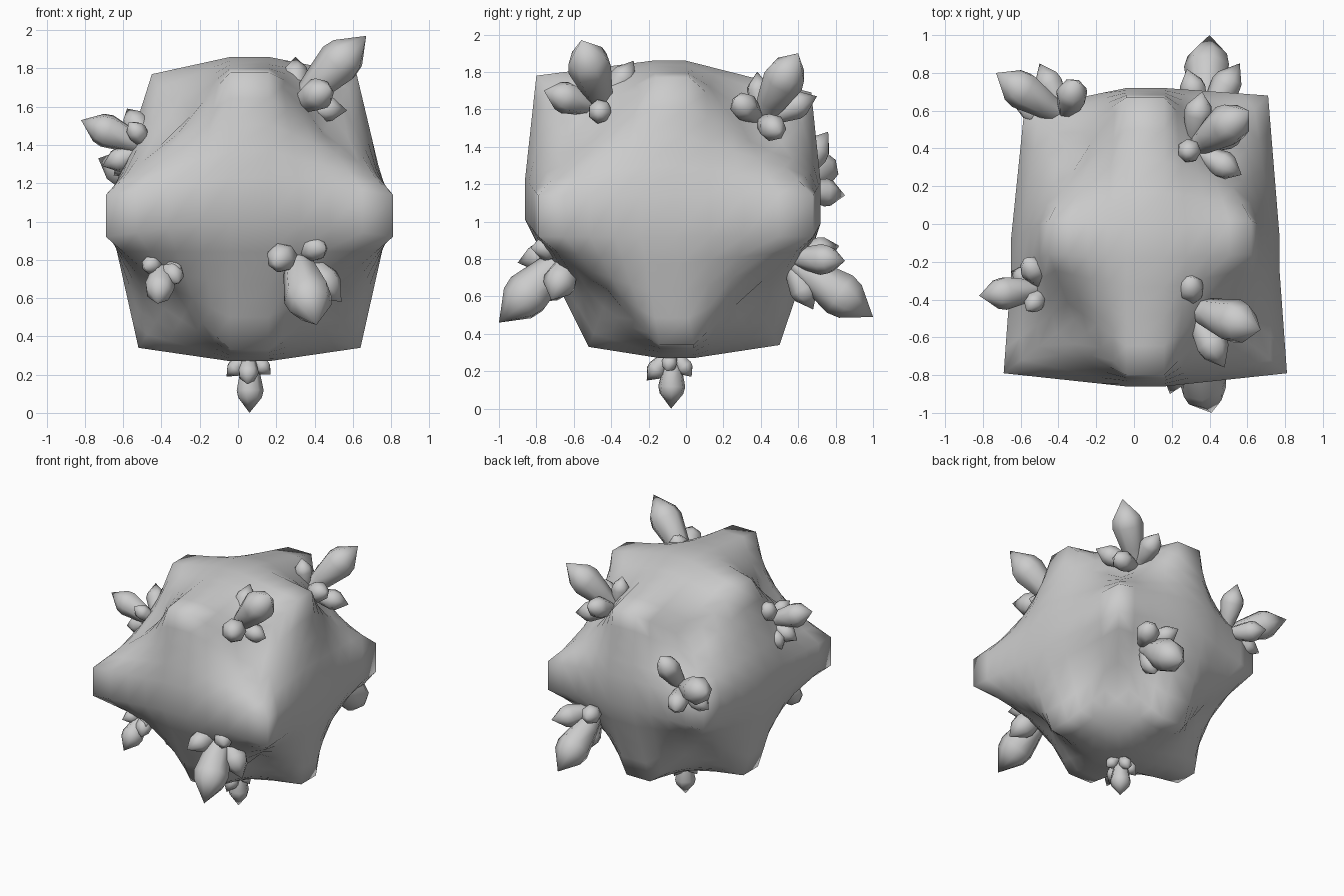
import bpy, bmesh, math
from mathutils import Vector as V

if "Cube" in bpy.data.objects:
    bpy.data.objects.remove(bpy.data.objects["Cube"])

# ---- rock: rounded block with raised edge middles and cut-in corners ----
nodes = {  # sign key -> position: face centres, then edge middles
    (1, 0, 0): (.77, -.15, 1.03), (-1, 0, 0): (-.65, -.16, 1.03),
    (0, -1, 0): (.06, -.86, 1.12), (0, 1, 0): (.06, .72, 1.1),
    (0, 0, 1): (.06, -.09, 1.86), (0, 0, -1): (.06, -.05, .27),
    (1, -1, 0): (.81, -.79, 1.03), (-1, -1, 0): (-.69, -.79, 1.03),
    (1, 1, 0): (.71, .68, 1.03), (-1, 1, 0): (-.58, .61, 1.03),
    (1, 0, 1): (.62, -.07, 1.77), (-1, 0, 1): (-.45, -.07, 1.77),
    (1, 0, -1): (.64, -.05, .34), (-1, 0, -1): (-.52, -.05, .34),
    (0, -1, 1): (.06, -.8, 1.78), (0, 1, 1): (.06, .67, 1.69),
    (0, -1, -1): (.06, -.52, .33), (0, 1, -1): (.06, .5, .34)}
nodes = {k: V(p) for k, p in nodes.items()}
centre = V((.06, -.07, 1.03))
for x in (-1, 1):
    for y in (-1, 1):
        for z in (-1, 1):
            c = (nodes[x, y, 0] + nodes[x, 0, z] + nodes[0, y, z]) / 3
            nodes[x, y, z] = centre + (c - centre) * .9
FLAT = (.1, .09, .11)   # half length of the flat stretch along each axis
STEPS = [(-1, s) for s in (1, .75, .5, .25, 0)] + [(1, s) for s in (0, .25, .5, .75, 1)]


def rock_point(axis, side, a, b):
    i, j = (axis + 1) % 3, (axis + 2) % 3
    p = V((0, 0, 0))
    for u, wu in ((0, 1 - a[1]), (a[0], a[1])):
        for v, wv in ((0, 1 - b[1]), (b[0], b[1])):
            key = [0, 0, 0]
            key[axis], key[i], key[j] = side, u, v
            p += nodes[tuple(key)] * wu * wv
    p[i] += a[0] * FLAT[i] * (1 - a[1])
    p[j] += b[0] * FLAT[j] * (1 - b[1])
    return p


def finish(bm, name, angle):
    bmesh.ops.recalc_face_normals(bm, faces=bm.faces[:])
    me = bpy.data.meshes.new(name)
    bm.to_mesh(me)
    bm.free()
    ob = bpy.data.objects.new(name, me)
    bpy.context.collection.objects.link(ob)
    bpy.ops.object.select_all(action='DESELECT')
    ob.select_set(True)
    bpy.context.view_layer.objects.active = ob
    bpy.ops.object.shade_smooth_by_angle(angle=angle)


bm = bmesh.new()
for axis in range(3):
    for side in (-1, 1):
        g = [[bm.verts.new(rock_point(axis, side, a, b)) for b in STEPS] for a in STEPS]
        for r in range(len(STEPS) - 1):
            for c in range(len(STEPS) - 1):
                bm.faces.new((g[r][c], g[r + 1][c], g[r + 1][c + 1], g[r][c + 1]))
bmesh.ops.remove_doubles(bm, verts=bm.verts[:], dist=.0005)
finish(bm, "rock", 2.2)

# ---- crystals: faceted rods, widening from the root, then pointed ----
N = 7
CIRCLE = [V((math.cos(k * math.tau / N), math.sin(k * math.tau / N), 0)) for k in range(N)]


def add_crystal(bm, root, tip):
    d = tip - root
    rad = .2 * d.length + .012
    rot = d.to_track_quat('Z', 'Y')
    rings = [[bm.verts.new(root + d * t + rot @ (p * rad * w)) for p in CIRCLE]
             for t, w in ((-.1, .3), (.3, .72), (.62, 1), (.74, .88))]
    end = bm.verts.new(tip)
    bm.faces.new(rings[0])
    for k in range(N):
        n = (k + 1) % N
        for lo, hi in zip(rings, rings[1:]):
            bm.faces.new((lo[k], lo[n], hi[n], hi[k]))
        bm.faces.new((rings[-1][k], rings[-1][n], end))


clusters = {  # root, then crystal tips (largest first)
    "upper_right_front": [(.3, -.44, 1.6), (.67, -.56, 1.97), (.48, -.76, 1.7),
                          (.3, -.28, 1.86), (.57, -.47, 1.58), (.26, -.57, 1.66)],
    "upper_right_back": [(.31, .4, 1.54), (.61, .6, 1.9), (.57, .26, 1.66),
                         (.28, .38, 1.8), (.36, .7, 1.67), (.6, .5, 1.48)],
    "upper_left_front": [(-.46, -.34, 1.38), (-.82, -.38, 1.53), (-.58, -.18, 1.59),
                         (-.71, -.35, 1.29), (-.57, -.46, 1.52), (-.65, -.25, 1.24)],
    "left_back": [(-.36, .56, 1.18), (-.73, .8, 1.33), (-.31, .76, 1.48),
                  (-.5, .85, 1.14), (-.63, .62, 1.1)],
    "lower_left_front": [(-.39, -.55, .8), (-.42, -.8, .57), (-.49, -.72, .76),
                         (-.31, -.74, .68), (-.3, -.7, .75)],
    "lower_right_front": [(.29, -.59, .86), (.41, -1, .46), (.19, -.9, .78),
                          (.46, -.83, .86), (.54, -.72, .58)],
    "lower_right_back": [(.37, .54, .81), (.4, 1, .49), (.56, .85, .79),
                         (.28, .82, .87), (.38, .68, .53)],
    "bottom": [(.06, -.07, .31), (.06, -.08, .0), (-.06, -.05, .19),
               (.17, -.1, .2), (.05, -.21, .15), (.08, .03, .17)]}
for name, (root, *tips) in clusters.items():
    bm = bmesh.new()
    for t in tips:
        add_crystal(bm, V(root), V(t))
    finish(bm, name + "_crystals", 1.2)
